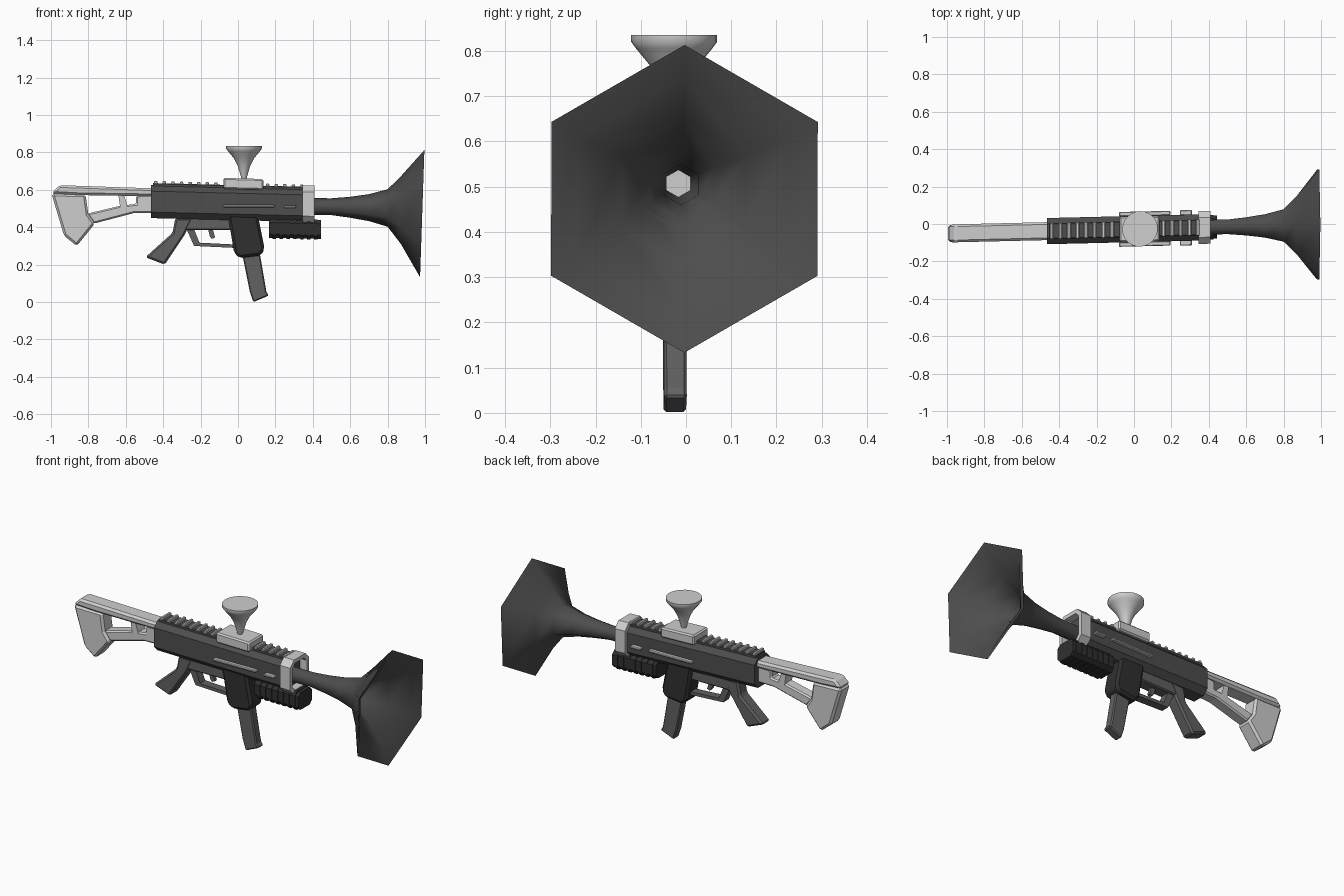
import bpy, bmesh, math
from mathutils import Vector

cube = bpy.data.objects.get("Cube")
if cube:
    bpy.data.objects.remove(cube, do_unlink=True)


def material(name, v):
    m = bpy.data.materials.new(name)
    m.use_nodes = True
    m.diffuse_color = (v, v, v, 1)
    bsdf = next(n for n in m.node_tree.nodes if n.type == 'BSDF_PRINCIPLED')
    bsdf.inputs["Base Color"].default_value = (v, v, v, 1)
    return m


LIGHT = material("light grey", 0.62)
MID = material("mid grey", 0.12)
DARK = material("dark grey", 0.075)
BLACK = material("charcoal", 0.03)


def finish(name, bm, mat, bevel=0.0, smooth=None):
    """Skew the part onto the slightly turned long axis and make the object."""
    bmesh.ops.recalc_face_normals(bm, faces=bm.faces)
    for v in bm.verts:
        v.co.y += 0.024 * v.co.x - 0.027
    me = bpy.data.meshes.new(name)
    bm.to_mesh(me)
    bm.free()
    me.materials.append(mat)
    ob = bpy.data.objects.new(name, me)
    bpy.context.collection.objects.link(ob)
    if smooth:
        me.shade_smooth()
        me.set_sharp_from_angle(angle=math.radians(smooth))
    if bevel:
        mod = ob.modifiers.new("bevel", 'BEVEL')
        mod.width = bevel
        mod.segments = 1
        mod.limit_method = 'ANGLE'
    return ob


def plate(name, outline, half, mat, bevel=0.0, y=0.0):
    """Side outline in x and z, extruded across the width."""
    bm = bmesh.new()
    face = bm.faces.new([bm.verts.new((x, y - half, z)) for x, z in outline])
    out = bmesh.ops.extrude_face_region(bm, geom=[face])["geom"]
    bmesh.ops.translate(bm, vec=(0, 2 * half, 0),
                        verts=[g for g in out if isinstance(g, bmesh.types.BMVert)])
    return finish(name, bm, mat, bevel)


def box(name, x0, x1, z0, z1, half, mat, bevel=0.0, y=0.0):
    return plate(name, [(x0, z0), (x1, z0), (x1, z1), (x0, z1)], half, mat, bevel, y)


def loft(name, rings, mat, caps=True, closed=False, smooth=None):
    bm = bmesh.new()
    rows = [[bm.verts.new(p) for p in ring] for ring in rings]
    pairs = list(zip(rows, rows[1:]))
    if closed:
        pairs.append((rows[-1], rows[0]))
    for a, b in pairs:
        for i in range(len(a)):
            j = (i + 1) % len(a)
            bm.faces.new((a[i], a[j], b[j], b[i]))
    if caps and not closed:
        bm.faces.new(rows[0])
        bm.faces.new(rows[-1])
    return finish(name, bm, mat, 0, smooth)


def octagon(x, cz, hw, hh, c):
    half = [(hw - c, hh), (hw, hh - c), (hw, c - hh), (hw - c, -hh)]
    return [Vector((x, s * y, cz + s * z)) for s in (1, -1) for y, z in half]


def hexagon(x, cz, r, tilt=0.0):
    ring = []
    for i in range(6):
        a = i * math.pi / 3
        ring.append(Vector((x + tilt * r * math.cos(a), r * math.sin(a), cz + r * math.cos(a))))
    return ring


# Receiver body
def top_z(x):
    return 0.613 - 0.024 * x


loft("receiver", [octagon(-0.465, 0.537, 0.07, 0.088, 0.032),
                  octagon(0.365, 0.517, 0.07, 0.088, 0.032)], DARK)
loft("rail_base", [octagon(-0.455, top_z(-0.46), 0.042, 0.012, 0.004),
                   octagon(0.345, top_z(0.345), 0.042, 0.012, 0.004)], DARK)

# Rail teeth on both sides of the sight base
for i in range(18):
    x = -0.44 + 0.046 * i
    if -0.085 < x < 0.135:
        continue
    z = top_z(x) + 0.008
    plate("rail_tooth", [(x - 0.011, z), (x + 0.011, z), (x + 0.008, z + 0.016),
                         (x - 0.008, z + 0.016)], 0.043, LIGHT, 0.003)

# Side slats
for s in (-1, 1):
    box("long_slat", -0.08, 0.195, 0.507, 0.521, 0.012, LIGHT, 0.004, s * 0.081)
    box("short_slat", 0.245, 0.31, 0.502, 0.516, 0.014, LIGHT, 0.004, s * 0.081)

# Front collar, hollow
loft("front_collar", [octagon(0.345, 0.525, 0.088, 0.1, 0.035),
                      octagon(0.41, 0.523, 0.088, 0.1, 0.035),
                      octagon(0.41, 0.523, 0.066, 0.078, 0.025),
                      octagon(0.345, 0.525, 0.066, 0.078, 0.025)], LIGHT, closed=True)

# Horn with a turned-in lip and a hollow bore
horn = [(0.36, 0.51, 0.046), (0.5, 0.51, 0.045), (0.6, 0.507, 0.056), (0.7, 0.505, 0.072),
        (0.8, 0.503, 0.1), (0.87, 0.492, 0.18), (0.985, 0.473, 0.34),
        (0.955, 0.473, 0.272), (0.87, 0.488, 0.16), (0.78, 0.503, 0.08),
        (0.65, 0.505, 0.045), (0.42, 0.507, 0.03)]
loft("horn", [hexagon(x, z, r, 0.034 if r > 0.25 else 0) for x, z, r in horn],
     DARK, caps=False, smooth=65)
loft("bore_end", [hexagon(0.4, 0.507, 0.032), hexagon(0.425, 0.507, 0.032)], LIGHT)

# Sight base and the flared cup on top
plate("sight_base", [(-0.078, 0.605), (0.135, 0.6), (0.135, 0.658), (-0.078, 0.664)],
      0.068, LIGHT, 0.008)
cup = [(0.655, 0.012), (0.69, 0.022), (0.73, 0.034), (0.77, 0.055),
       (0.805, 0.084), (0.82, 0.095), (0.835, 0.095)]
loft("sight_cup", [[Vector((0.032 + r * math.cos(k * math.pi / 12),
                            r * math.sin(k * math.pi / 12), z)) for k in range(24)]
                   for z, r in cup], LIGHT, smooth=40)

# Skeleton stock
plate("stock_top_beam", [(-0.997, 0.58), (-0.955, 0.625), (-0.45, 0.608),
                         (-0.45, 0.566), (-0.85, 0.572)], 0.048, LIGHT, 0.012)
plate("stock_butt", [(-0.997, 0.58), (-0.93, 0.355), (-0.862, 0.3), (-0.765, 0.42),
                     (-0.8, 0.47), (-0.815, 0.575)], 0.046, LIGHT, 0.012)
plate("stock_lower_strut", [(-0.81, 0.472), (-0.77, 0.42), (-0.56, 0.475), (-0.45, 0.478),
                            (-0.45, 0.575), (-0.545, 0.57), (-0.545, 0.525),
                            (-0.63, 0.515)], 0.034, LIGHT, 0.008)
plate("stock_bridge", [(-0.64, 0.575), (-0.61, 0.575), (-0.59, 0.51), (-0.63, 0.505)],
      0.034, LIGHT)

# Rear grip, lower frame, trigger and guard
plate("rear_grip", [(-0.335, 0.45), (-0.35, 0.37), (-0.495, 0.24), (-0.392, 0.2),
                    (-0.285, 0.36), (-0.24, 0.45)], 0.038, MID, 0.01)
box("lower_frame", -0.3, -0.03, 0.385, 0.455, 0.036, MID, 0.006)
plate("guard_rear", [(-0.275, 0.39), (-0.235, 0.39), (-0.205, 0.315), (-0.235, 0.3)],
      0.024, MID)
plate("guard_bottom", [(-0.235, 0.3), (-0.02, 0.29), (-0.02, 0.308), (-0.215, 0.318)],
      0.024, MID)
plate("trigger", [(-0.16, 0.39), (-0.135, 0.39), (-0.122, 0.345), (-0.14, 0.338),
                  (-0.15, 0.35)], 0.01, MID)

# Magazine well and magazine
plate("magazine_well", [(-0.055, 0.47), (0.105, 0.47), (0.142, 0.285), (0.125, 0.25),
                        (0.01, 0.235), (-0.02, 0.26)], 0.054, BLACK, 0.014)
plate("magazine", [(0.022, 0.26), (0.115, 0.27), (0.152, 0.055), (0.165, 0.035),
                   (0.082, 0.0), (0.062, 0.06)], 0.025, MID, 0.006)

# Ribbed fore-end block
loft("fore_block", [octagon(0.165, 0.394, 0.062, 0.05, 0.02),
                    octagon(0.445, 0.388, 0.062, 0.05, 0.02)], BLACK)
for i in range(7):
    x = 0.185 + 0.037 * i
    loft("fore_rib", [octagon(x, 0.392 - 0.004 * i / 6, 0.066, 0.054, 0.02),
                      octagon(x + 0.018, 0.392 - 0.004 * i / 6, 0.066, 0.054, 0.02)], BLACK)
